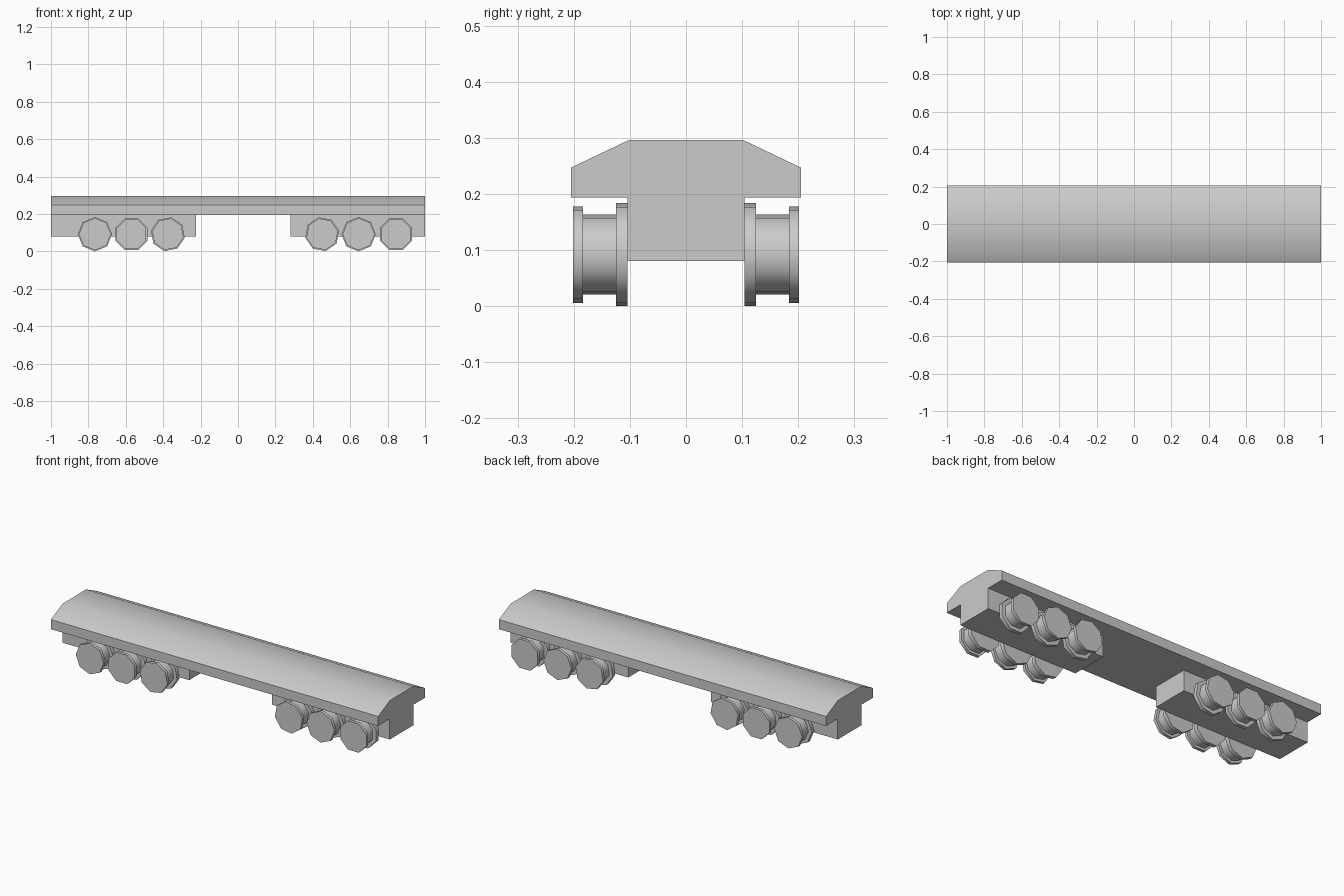
import bpy, bmesh
from math import sin, cos, pi, radians

if "Cube" in bpy.data.objects:
    bpy.data.objects.remove(bpy.data.objects["Cube"])


def make_object(name, bm, smooth_angle=None):
    bmesh.ops.recalc_face_normals(bm, faces=bm.faces[:])
    mesh = bpy.data.meshes.new(name)
    bm.to_mesh(mesh)
    bm.free()
    obj = bpy.data.objects.new(name, mesh)
    bpy.context.collection.objects.link(obj)
    if smooth_angle:
        bpy.ops.object.select_all(action='DESELECT')
        obj.select_set(True)
        bpy.context.view_layer.objects.active = obj
        bpy.ops.object.shade_smooth_by_angle(angle=radians(smooth_angle))
    return obj


def loft(name, rings, smooth_angle=None):
    """Skin a list of closed rings and cap both ends."""
    bm = bmesh.new()
    loops = [[bm.verts.new(p) for p in ring] for ring in rings]
    n = len(loops[0])
    for a, b in zip(loops, loops[1:]):
        for i in range(n):
            j = (i + 1) % n
            bm.faces.new((a[i], a[j], b[j], b[i]))
    bm.faces.new(loops[0])
    bm.faces.new(loops[-1])
    return make_object(name, bm, smooth_angle)


def extrude_x(name, profile, x0, x1, smooth_angle=None):
    return loft(name, [[(x, y, z) for y, z in profile] for x in (x0, x1)], smooth_angle)


# Long deck with chamfered shoulders
half = [(0.205, 0.194), (0.205, 0.247), (0.102, 0.296)]
deck = half + [(-y, z) for y, z in reversed(half)]
extrude_x("deck", deck, -1, 1, 30)

# Truck blocks under each end
block = [(-0.104, 0.081), (0.104, 0.081), (0.104, 0.194), (-0.104, 0.194)]
extrude_x("rear_truck_block", block, -1, -0.225)
extrude_x("front_truck_block", block, 0.28, 1)

# Flanged eight-sided wheels: (distance from centre line, radius)
wheel_profile = [(0.104, 0.092), (0.125, 0.092), (0.125, 0.071),
                 (0.184, 0.071), (0.184, 0.086), (0.201, 0.086)]
# Each axle: (x position, roll angle from vertex-up)
axles = [(-0.765, 0), (-0.57, 22.5), (-0.375, 12),
         (0.45, -12), (0.645, 0), (0.845, 22.5)]
for k, (x, roll) in enumerate(axles, 1):
    angles = [radians(roll) + i * pi / 4 for i in range(8)]
    for side, label in ((-1, "near"), (1, "far")):
        rings = [[(x + r * sin(a), side * y, 0.092 + r * cos(a)) for a in angles]
                 for y, r in wheel_profile]
        loft(f"wheel_{label}_{k}", rings, 50)
